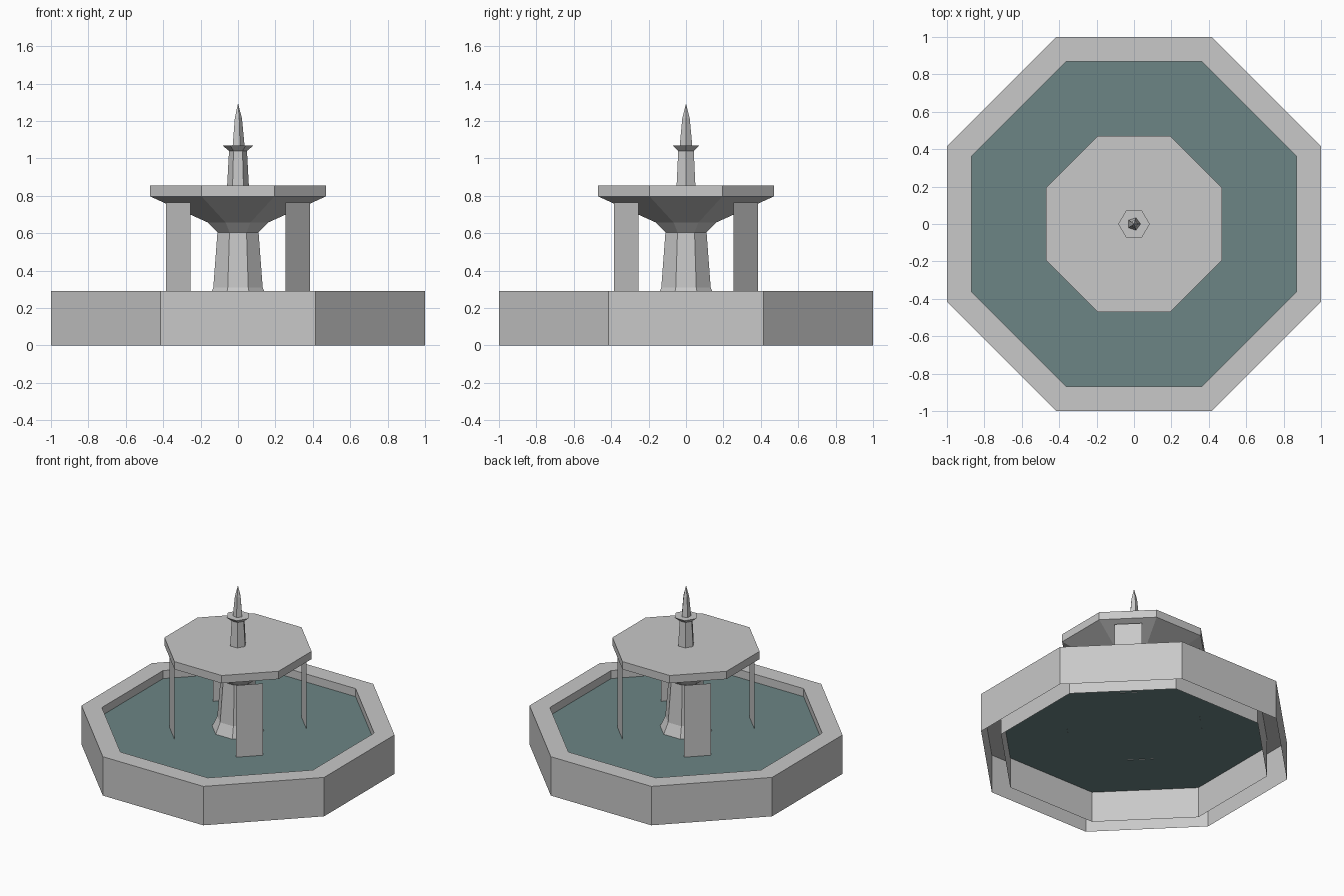
import bpy, math

if "Cube" in bpy.data.objects:
    bpy.data.objects.remove(bpy.data.objects["Cube"])


def material(name, rgb):
    m = bpy.data.materials.new(name)
    m.diffuse_color = (*rgb, 1.0)
    m.use_nodes = True
    m.node_tree.nodes["Principled BSDF"].inputs["Base Color"].default_value = m.diffuse_color
    return m


stone = material("grey_stone", (0.58, 0.58, 0.58))
water = material("pool_water", (0.15, 0.235, 0.235))


def add_object(name, verts, faces, mat):
    me = bpy.data.meshes.new(name)
    me.from_pydata(verts, [], faces)
    me.materials.append(mat)
    me.update()
    ob = bpy.data.objects.new(name, me)
    bpy.context.collection.objects.link(ob)
    return ob


def lathe(name, profile, sides, turn, mat, cap_top=False, flat=False):
    """Stack of polygon rings from (radius, z); flat=True reads radius across flats."""
    k = 1 / math.cos(math.pi / sides) if flat else 1.0
    verts, faces, rings = [], [], []
    for r, z in profile:
        if r == 0:
            rings.append([len(verts)] * sides)
            verts.append((0, 0, z))
            continue
        rings.append(list(range(len(verts), len(verts) + sides)))
        for i in range(sides):
            a = turn + 2 * math.pi * i / sides
            verts.append((r * k * math.cos(a), r * k * math.sin(a), z))
    for lo, hi in zip(rings, rings[1:]):
        for i in range(sides):
            j = (i + 1) % sides
            quad = [lo[i], lo[j], hi[j], hi[i]]
            faces.append(list(dict.fromkeys(quad)))
    if cap_top:
        faces.append(rings[-1])
    return add_object(name, verts, faces, mat)


OCT = math.pi / 8

# Pool wall: outer side, rim and inner side, open underneath
lathe("basin_wall", [(1, 0), (1, 0.29), (0.87, 0.29), (0.87, 0)], 8, OCT, stone, flat=True)

# Water surface
lathe("pool_surface", [(0.87, 0.23)], 8, OCT, water, cap_top=True, flat=True)

# Pedestal with flared foot
lathe("pedestal", [(0.165, 0.23), (0.132, 0.31), (0.11, 0.605)], 8, OCT, stone, flat=True)

# Upper bowl with flat top
lathe("upper_bowl", [(0.11, 0.605), (0.16, 0.657), (0.47, 0.797), (0.47, 0.855)],
      8, OCT, stone, cap_top=True, flat=True)

# Thin sheets standing on the four diagonals
for n in range(4):
    a = math.pi / 4 + n * math.pi / 2
    c, s = math.cos(a), math.sin(a)
    d, w = 0.453, 0.093
    left = (d * c + w * s, d * s - w * c)
    right = (d * c - w * s, d * s + w * c)
    add_object(f"falling_sheet_{n + 1}",
               [(*left, 0.228), (*right, 0.228), (*right, 0.765), (*left, 0.765)],
               [(0, 1, 2, 3)], stone)

# Hexagonal post with flared collar
lathe("finial_post", [(0.058, 0.855), (0.048, 1.04), (0.084, 1.07)], 6, 0, stone, cap_top=True)

# Five-sided spike
lathe("finial_spike", [(0.035, 1.07), (0.021, 1.215), (0, 1.295)], 5, 0, stone)
